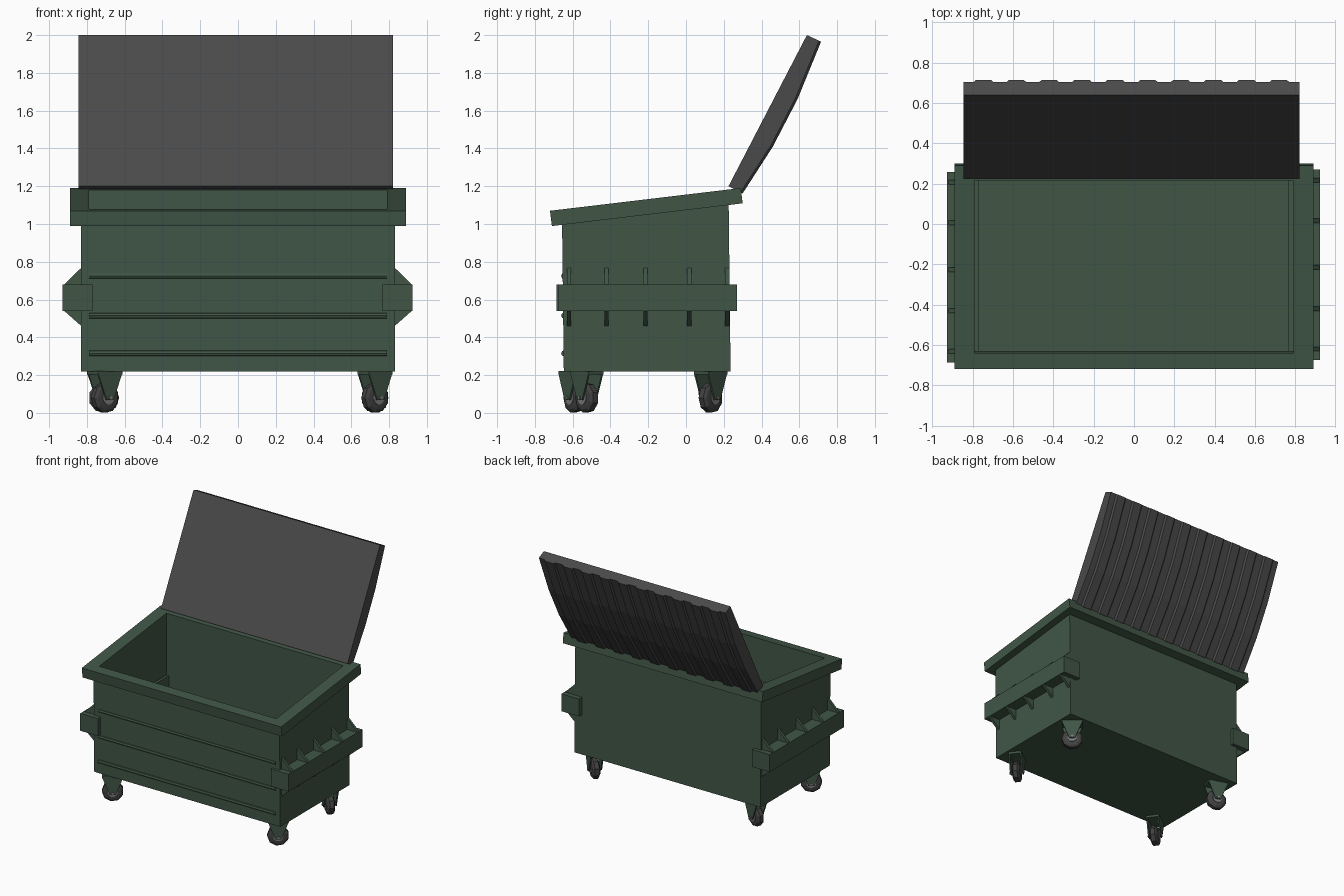
import bpy, bmesh, math
from mathutils import Matrix, Vector

if "Cube" in bpy.data.objects:
    bpy.data.objects.remove(bpy.data.objects["Cube"])


def material(name, rgb):
    m = bpy.data.materials.new(name)
    m.diffuse_color = (*rgb, 1)
    m.use_nodes = True
    m.node_tree.nodes["Principled BSDF"].inputs["Base Color"].default_value = m.diffuse_color
    return m


GREEN = material("green_paint", (0.052, 0.092, 0.062))
DARK = material("dark_plastic", (0.068, 0.068, 0.068))
RUBBER = material("rubber", (0.055, 0.053, 0.055))
STEEL = material("steel", (0.2, 0.2, 0.2))


def loft(name, rings, mat, matrix=Matrix()):
    """Skin a series of equal-length point rings and cap both ends."""
    bm = bmesh.new()
    vs = [[bm.verts.new(matrix @ Vector(p)) for p in r] for r in rings]
    n = len(rings[0])
    for a, b in zip(vs, vs[1:]):
        for i in range(n):
            j = (i + 1) % n
            bm.faces.new((a[i], a[j], b[j], b[i]))
    bm.faces.new(vs[0])
    bm.faces.new(vs[-1])
    bmesh.ops.recalc_face_normals(bm, faces=bm.faces)
    me = bpy.data.meshes.new(name)
    bm.to_mesh(me)
    bm.free()
    me.materials.append(mat)
    ob = bpy.data.objects.new(name, me)
    bpy.context.collection.objects.link(ob)
    return ob


def rect(x, y0, y1, z):
    """Rectangle ring; z is a height or a function of y."""
    f = z if callable(z) else (lambda y: z)
    return [(-x, y0, f(y0)), (x, y0, f(y0)), (x, y1, f(y1)), (-x, y1, f(y1))]


def box(name, x0, x1, y0, y1, z0, z1, mat, matrix=Matrix()):
    return loft(name, [[(x0, y0, z), (x1, y0, z), (x1, y1, z), (x0, y1, z)]
                       for z in (z0, z1)], mat, matrix)


# Open container with sloped rim, skinned from floor up, over the rim and down
def rim_top(y):
    return 1.07 + 0.119 * (y + 0.72)


def rim_bottom(y):
    return rim_top(y) - 0.082


loft("container", [
    rect(0.79, -0.63, 0.22, 0.235),
    rect(0.79, -0.64, 0.215, rim_top),
    rect(0.89, -0.72, 0.29, rim_top),
    rect(0.89, -0.71, 0.30, rim_bottom),
    rect(0.83, -0.656, 0.226, rim_bottom),
    rect(0.83, -0.647, 0.236, 0.22),
], GREEN)

# Pressed ridges along the front
for i, z in enumerate((0.725, 0.515, 0.315)):
    section = [(0.02, -0.022), (-0.006, -0.012), (-0.011, 0), (-0.006, 0.012), (0.02, 0.022)]
    ring = [[(x, -0.65 + dy, z + dz) for dy, dz in section] for x in (-0.79, 0.79)]
    loft(f"front_ridge_{i + 1}", ring, GREEN)

# Lifting sleeves with gussets on both sides
for side, s, dx, dy in (("left", -1, -0.005, -0.006), ("right", 1, 0, 0.005)):
    xa, xb = sorted((s * 0.765 + dx, s * 0.923 + dx))
    box(f"{side}_fork_sleeve", xa, xb, -0.68 + dy, 0.265 + dy, 0.54, 0.68, GREEN)
    for i, y in enumerate((-0.625, -0.425, -0.22, 0.012, 0.213)):
        for tag, z0, z1 in (("upper", 0.675, 0.768), ("lower", 0.545, 0.46)):
            tri = [(s * 0.82, z0), (s * 0.92, z0), (s * 0.92, z0 + (z1 - z0) * 0.06),
                   (s * 0.83, z1), (s * 0.82, z1)]
            loft(f"{side}_{tag}_gusset_{i + 1}",
                 [[(x, y + dy + w, z) for x, z in tri] for w in (-0.011, 0.011)], GREEN)

# Raised lid: flat inside, bowed and ribbed outside
inner_low, inner_high = Vector((0.225, 1.20)), Vector((0.64, 2.0))
outer = [Vector(p) for p in ((0.715, 1.965), (0.59, 1.66), (0.46, 1.41), (0.30, 1.162))]
out_dir = Vector((0.887, -0.46))
stations = [(-0.845, 1)]
for i in range(10):
    x = -0.795 + 0.163 * i
    stations += [(x, 1), (x + 0.012, 0), (x + 0.085, 0), (x + 0.097, 1)]
stations.append((0.82, 1))
rings = []
for x, low in stations:
    prof = [inner_low, inner_high] + [p - out_dir * 0.012 * low for p in outer]
    rings.append([(x, p.x, p.y) for p in prof])
loft("lid", rings, DARK)


# Swivel casters; each is built with its axle along local x, then turned
def disc(x, r, n):
    return [(x, r * math.cos(2 * math.pi * (k + 0.5) / n),
             r * math.sin(2 * math.pi * (k + 0.5) / n)) for k in range(n)]


def caster(name, x, y, angle):
    m = Matrix.Translation((x, y, 0.08)) @ Matrix.Rotation(math.radians(angle), 4, "Z")
    loft(name + "_wheel", [disc(a, r, 9) for a, r in
         ((-0.03, 0.045), (-0.027, 0.064), (-0.016, 0.08),
          (0.016, 0.08), (0.027, 0.064), (0.03, 0.045))], RUBBER, m)
    loft(name + "_hub", [disc(a, 0.036, 12) for a in (-0.034, 0.034)], STEEL, m)
    loft(name + "_axle", [disc(a, 0.012, 6) for a in (-0.056, 0.056)], STEEL, m)
    box(name + "_top_plate", -0.05, 0.05, -0.078, 0.078, 0.122, 0.141, GREEN, m)
    plate = [(-0.078, 0.13), (0.078, 0.13), (0.022, -0.012), (-0.022, -0.012)]
    for tag, a, b in (("a", -0.05, -0.04), ("b", 0.04, 0.05)):
        loft(f"{name}_fork_{tag}", [[(w, u, v) for u, v in plate] for w in (a, b)], GREEN, m)


caster("front_left_caster", -0.705, -0.59, -55)
caster("front_right_caster", 0.725, -0.525, -52)
caster("back_left_caster", -0.71, 0.125, 72)
caster("back_right_caster", 0.725, 0.13, 50)
